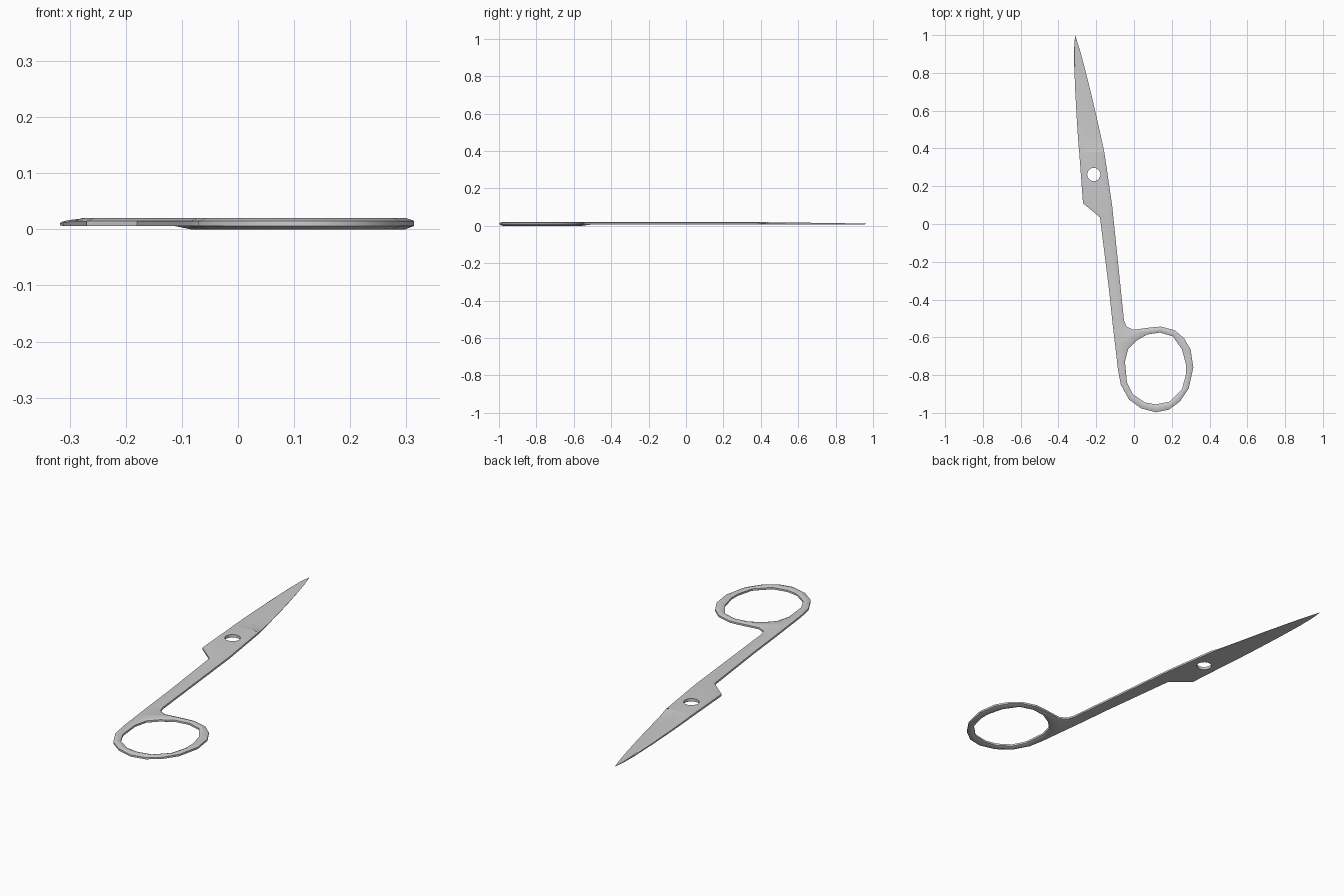
import bpy, bmesh, math
from mathutils import Vector

if "Cube" in bpy.data.objects:
    bpy.data.objects.remove(bpy.data.objects["Cube"])

END = 0.38           # where the handle slab meets the ground blade
LOW, SIDE, TOP = 0.006, 0.015, 0.02

bm = bmesh.new()


def inset(loop, amount):
    """Move each point of a loop towards the material (left of travel)."""
    out = []
    for i, p in enumerate(loop):
        a, b = Vector(loop[i - 1]), Vector(loop[(i + 1) % len(loop)])
        p = Vector(p)
        d1, d2 = (p - a).normalized(), (b - p).normalized()
        n1, n2 = Vector((-d1.y, d1.x)), Vector((-d2.y, d2.x))
        m = (n1 + n2).normalized()
        q = p + m * amount / max(m.dot(n1), 0.6)
        out.append((q.x, END if p.y > END - 0.001 else q.y))
    return out


def wall(loop, top_inset, low_inset):
    """Chamfered wall around a loop; returns its top and bottom edges."""
    top, low = inset(loop, top_inset), inset(loop, low_inset)
    layers = [[], [], [], []]
    for p, t, b in zip(loop, top, low):
        in_ring = p[1] < -0.535
        b = b if in_ring else p
        side_z = SIDE if top_inset else TOP - 0.001
        base_z = 0 if in_ring else LOW - 0.0001
        coords = [(*t, TOP), (*p, side_z), (*p, LOW), (*b, base_z)]
        for layer, co in zip(layers, coords):
            layer.append(bm.verts.new(co))
    n = len(loop)
    for u, v in zip(layers, layers[1:]):
        for i in range(n):
            j = (i + 1) % n
            bm.faces.new((u[i], v[i], v[j], u[j]))
    return [[bm.edges.get((l[i], l[(i + 1) % n])) for i in range(n)]
            for l in (layers[0], layers[3])]


# Handle, shank and pivot outline (counter-clockwise from the blade end)
outline = [(-.29, END), (-.27, .11), (-.18, .035), (-.132, -.35), (-.113, -.53),
           (-.1, -.64), (-.085, -.77), (-.07, -.85), (-.026, -.93), (.037, -.976),
           (.116, -.997), (.185, -.983), (.243, -.94), (.29, -.87), (.314, -.76),
           (.3, -.665), (.265, -.605), (.217, -.563), (.143, -.543), (.085, -.548),
           (-.005, -.56), (-.04, -.543), (-.053, -.51), (-.085, -.2), (-.116, .1),
           (-.157, END)]
# Finger hole and pivot hole (clockwise)
finger = [(-.048, -.73), (-.032, -.664), (.01, -.62), (.069, -.585), (.138, -.575),
          (.206, -.595), (.254, -.664), (.275, -.743), (.275, -.796), (.254, -.876),
          (.19, -.94), (.116, -.955), (.058, -.945), (-.005, -.902), (-.037, -.839)]
pivot = [(-.213 + .035 * math.cos(-k * math.tau / 20), .262 + .035 * math.sin(-k * math.tau / 20))
         for k in range(20)]

tops, lows = [], []
for loop, ti, li in ((outline, .014, .016), (finger, .012, .012), (pivot, 0, 0)):
    t, l = wall(loop, ti, li)
    tops += t
    lows += l
bmesh.ops.triangle_fill(bm, use_beauty=True, edges=tops, normal=(0, 0, 1))
bmesh.ops.triangle_fill(bm, use_beauty=True, edges=lows, normal=(0, 0, -1))

# Open the slab where the blade continues
bmesh.ops.delete(bm, geom=[f for f in bm.faces if all(v.co.y > END - .001 for v in f.verts)],
                 context='FACES_ONLY')

# Blade stations: y, left x, right x, ridge x, ridge z, cutting edge z
stations = [(END, -.29, -.157, -.171, TOP, SIDE),
            (.40, -.292, -.161, -.215, .0197, .0125),
            (.45, -.296, -.172, -.262, .0187, .0095),
            (.54, -.302, -.192, -.285, .0178, .008),
            (.70, -.311, -.229, -.300, .0158, .0078),
            (.85, -.317, -.267, -.312, .0135, .0078),
            (.93, -.317, -.289, -.3145, .012, .008)]
rows = []
for y, xl, xr, xc, zc, zr in stations:
    low = LOW + max(0, y - .7) * .006
    xlc = xl + min(.014, .6 * (xc - xl))
    section = [(xl, low), (xr, low), (xr, zr), (xc, zc), (xlc, zc), (xl, low + .65 * (zc - low))]
    rows.append([bm.verts.new((x, y, z)) for x, z in section])
for a, b in zip(rows, rows[1:]):
    for i in range(6):
        j = (i + 1) % 6
        bm.faces.new((a[i], a[j], b[j], b[i]))
tip = bm.verts.new((-.312, 1.0, .0095))
for i in range(6):
    bm.faces.new((rows[-1][i], rows[-1][(i + 1) % 6], tip))

bmesh.ops.remove_doubles(bm, verts=bm.verts, dist=.0003)
bmesh.ops.recalc_face_normals(bm, faces=bm.faces)

mesh = bpy.data.meshes.new("scissor_half")
bm.to_mesh(mesh)
bm.free()
obj = bpy.data.objects.new("scissor_half", mesh)
bpy.context.collection.objects.link(obj)
bpy.context.view_layer.objects.active = obj
obj.select_set(True)
bpy.ops.object.shade_smooth_by_angle(angle=math.radians(30))
